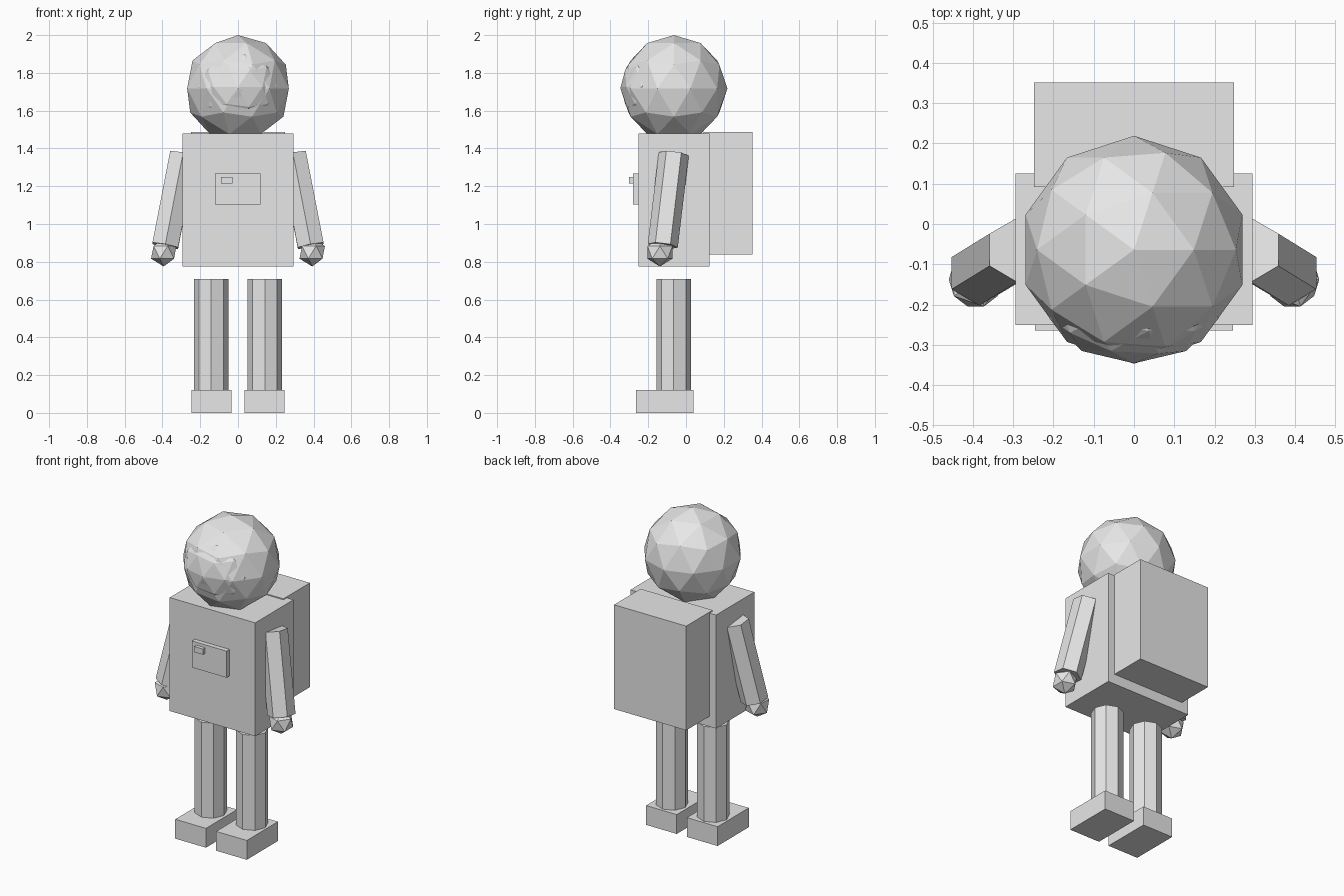
import bpy
from mathutils import Vector

cube = bpy.data.objects.get("Cube")
if cube:
    bpy.data.objects.remove(cube, do_unlink=True)

# One plain grey covers the whole figure
grey = bpy.data.materials.new("plain grey")
grey.use_nodes = True
grey.diffuse_color = (0.8, 0.8, 0.8, 1)
grey.node_tree.nodes["Principled BSDF"].inputs["Base Color"].default_value = (0.8, 0.8, 0.8, 1)


def finish(name):
    obj = bpy.context.object
    obj.name = name
    obj.data.name = name
    obj.data.materials.append(grey)
    return obj


def box(name, low, high):
    low, high = Vector(low), Vector(high)
    bpy.ops.mesh.primitive_cube_add(size=1, location=(low + high) / 2)
    obj = finish(name)
    obj.scale = high - low
    return obj


def prism(name, bottom, top, radius, sides):
    bottom, top = Vector(bottom), Vector(top)
    axis = top - bottom
    bpy.ops.mesh.primitive_cylinder_add(
        vertices=sides, radius=radius, depth=axis.length, location=(bottom + top) / 2)
    obj = finish(name)
    obj.rotation_euler = Vector((0, 0, 1)).rotation_difference(axis).to_euler()
    return obj


def ball(name, centre, radii, detail):
    bpy.ops.mesh.primitive_ico_sphere_add(subdivisions=detail, radius=1, location=centre)
    obj = finish(name)
    obj.scale = radii
    return obj


# Head with a visor that barely breaks its surface
ball("head", (0, -0.064, 1.717), (0.283, 0.283, 0.283), 2)
ball("visor", (0, -0.186, 1.725), (0.22, 0.16, 0.2), 2)

# Body, backpack and chest panel
box("torso", (-0.294, -0.251, 0.775), (0.294, 0.125, 1.48))
box("backpack", (-0.248, 0.092, 0.838), (0.248, 0.352, 1.486))
box("chest_panel", (-0.121, -0.28, 1.103), (0.118, -0.24, 1.268))
box("panel_button", (-0.09, -0.302, 1.215), (-0.03, -0.27, 1.25))

# Limbs on both sides
for side, s in (("left", 1), ("right", -1)):
    prism(side + "_arm", (s * 0.385, -0.123, 0.885), (s * 0.291, -0.065, 1.37), 0.08, 6)
    ball(side + "_hand", (s * 0.393, -0.138, 0.85), (0.075, 0.078, 0.075), 1)
    prism(side + "_leg", (s * 0.142, -0.065, 0.1), (s * 0.142, -0.065, 0.71), 0.092, 8)
    inner, outer = sorted((s * 0.035, s * 0.246))
    box(side + "_shoe", (inner, -0.265, 0), (outer, 0.041, 0.12))
